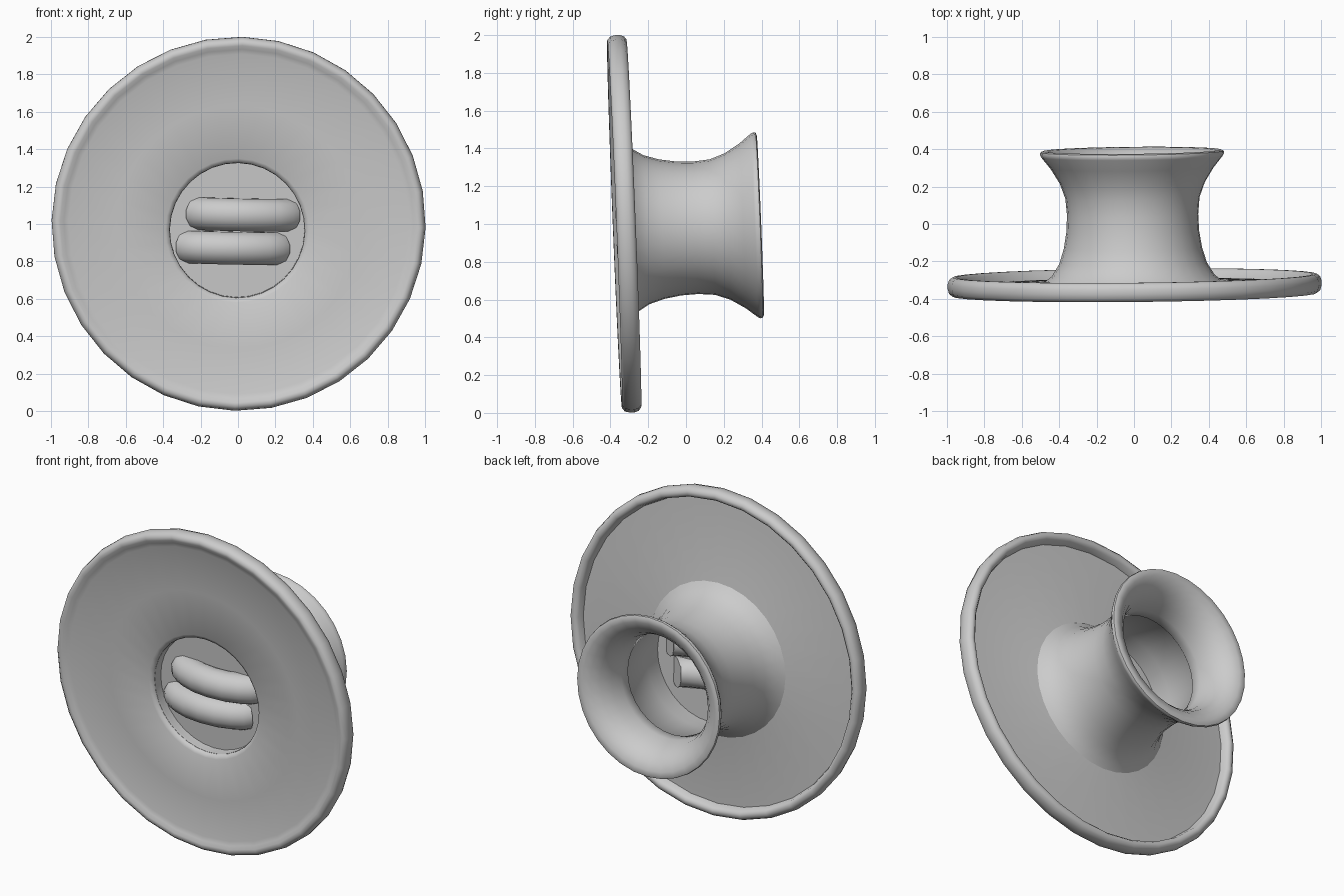
import bpy, bmesh, math
from mathutils import Vector, Matrix

if "Cube" in bpy.data.objects:
    bpy.data.objects.remove(bpy.data.objects["Cube"])

SIDES = 32
RIM_SHIFT = Vector((0.007, 0, 0.036))      # rim sits slightly off the hub axis
FRAME = Matrix.Translation((-0.007, 0, 0.978)) @ Matrix.Rotation(0.01, 4, 'Z') @ Matrix.Rotation(0.04, 4, 'X')


def finish(name, bm, angle=55):
    bmesh.ops.recalc_face_normals(bm, faces=bm.faces)
    mesh = bpy.data.meshes.new(name)
    bm.to_mesh(mesh)
    bm.free()
    obj = bpy.data.objects.new(name, mesh)
    bpy.context.collection.objects.link(obj)
    obj.matrix_world = FRAME
    bpy.ops.object.select_all(action='DESELECT')
    obj.select_set(True)
    bpy.context.view_layer.objects.active = obj
    bpy.ops.object.shade_smooth_by_angle(angle=math.radians(angle))
    return obj


def bridge(bm, rings, closed):
    pairs = list(zip(rings, rings[1:])) + ([(rings[-1], rings[0])] if closed else [])
    for a, b in pairs:
        n = len(a)
        for i in range(n):
            bm.faces.new((a[i], a[(i + 1) % n], b[(i + 1) % n], b[i]))


def lathe(name, profile):
    """Turn a closed (radius, y, shift) profile round the y axis."""
    bm = bmesh.new()
    rings = []
    for r, y, shift in profile:
        ring = []
        for i in range(SIDES):
            a = 2 * math.pi * (i + 0.1) / SIDES
            ring.append(bm.verts.new(Vector((r * math.sin(a), y, r * math.cos(a))) + RIM_SHIFT * shift))
        rings.append(ring)
    bridge(bm, rings, True)
    return finish(name, bm)


# Thin flange with a thicker rounded rim
lathe("flange", [
    (0.36, -0.295, 0), (0.364, -0.312, 0), (0.385, -0.324, 0), (0.65, -0.34, 0.5),
    (0.91, -0.356, 1), (0.935, -0.364, 1), (0.955, -0.375, 1),
    (0.975, -0.377, 1), (0.993, -0.362, 1), (1.0, -0.335, 1), (1.0, -0.31, 1),
    (0.992, -0.288, 1), (0.975, -0.275, 1), (0.955, -0.275, 1), (0.94, -0.29, 1),
    (0.93, -0.325, 1), (0.46, -0.303, 0), (0.36, -0.28, 0)])

# Waisted tube with a rolled, flared mouth at the back
lathe("hub", [
    (0.36, -0.30, 0), (0.48, -0.312, 0), (0.435, -0.275, 0), (0.395, -0.21, 0),
    (0.37, -0.13, 0), (0.355, -0.04, 0), (0.351, 0.05, 0), (0.359, 0.14, 0),
    (0.388, 0.22, 0), (0.437, 0.30, 0), (0.485, 0.36, 0), (0.493, 0.375, 0),
    (0.49, 0.388, 0), (0.475, 0.394, 0), (0.45, 0.391, 0), (0.41, 0.371, 0),
    (0.37, 0.33, 0), (0.338, 0.265, 0), (0.322, 0.19, 0), (0.318, 0.13, 0),
    (0.335, 0.115, 0), (0.345, -0.10, 0), (0.36, -0.23, 0)])

# Floor closing the tube behind the front opening
bm = bmesh.new()
bmesh.ops.create_cone(bm, cap_ends=True, segments=SIDES, radius1=0.362, radius2=0.362, depth=0.01,
                      matrix=Matrix.Translation((0, -0.235, 0)) @ Matrix.Rotation(math.pi / 2, 4, 'X'))
finish("floor", bm)


def loop(name, cx, cz, tilt):
    """Bowed eight-sided strand whose ends dive into the floor."""
    bm = bmesh.new()
    path = [(-0.235, -0.205), (-0.22, -0.225), (-0.17, -0.25), (-0.09, -0.275), (0, -0.283),
            (0.09, -0.275), (0.17, -0.25), (0.22, -0.225), (0.235, -0.205)]
    rings = []
    for k, (x, y) in enumerate(path):
        p, q = path[max(k - 1, 0)], path[min(k + 1, len(path) - 1)]
        t = Vector((q[0] - p[0], q[1] - p[1], 0)).normalized()
        side = Vector((-t.y, t.x, 0))
        ring = []
        for i in range(12):
            a = 2 * math.pi * (i + 0.5) / 12
            centre = Vector((cx + x, y, cz + tilt * x))
            ring.append(bm.verts.new(centre + 0.09 * (side * math.cos(a) + Vector((0, 0, 1)) * math.sin(a))))
        rings.append(ring)
    bridge(bm, rings, False)
    bm.faces.new(rings[0])
    bm.faces.new(rings[-1])
    finish(name, bm, 50)


loop("upper_strand", 0.032, 0.082, -0.02)
loop("lower_strand", -0.023, -0.096, -0.02)
